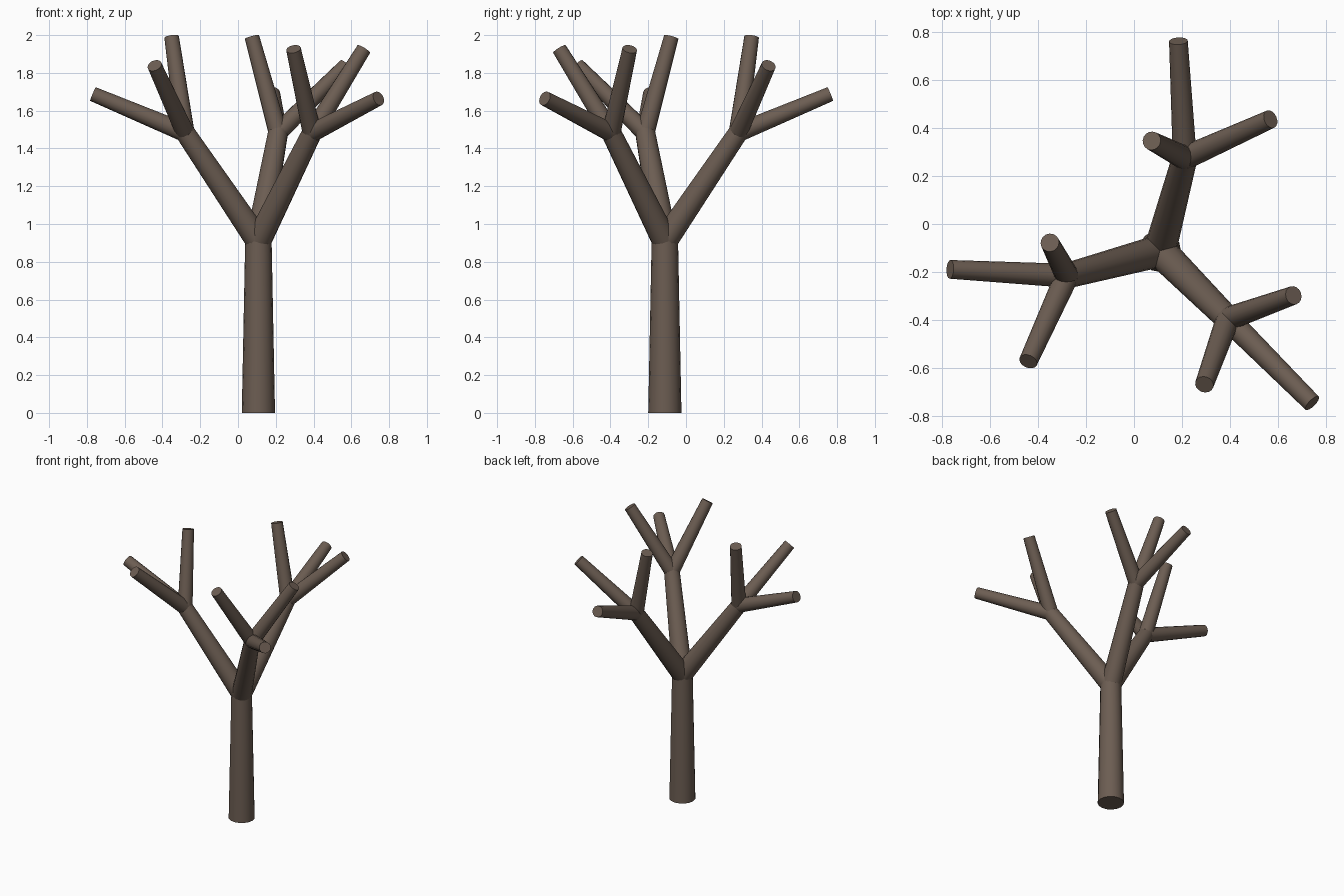
import bpy
from math import radians, sin, cos
from mathutils import Vector

if "Cube" in bpy.data.objects:
    bpy.data.objects.remove(bpy.data.objects["Cube"])

SIDES = 16
TILT = radians(35)          # spread of every fork
UP = Vector((0, 0, 1))

bark = bpy.data.materials.new("bark")
bark.diffuse_color = (0.15, 0.11, 0.085, 1)
bark.use_nodes = True
bark.node_tree.nodes["Principled BSDF"].inputs["Base Color"].default_value = bark.diffuse_color


def limb(name, start, direction, length, r1, r2):
    """Tapered capped cylinder from start along direction; returns its end point."""
    end = start + direction * length
    bpy.ops.mesh.primitive_cone_add(vertices=SIDES, radius1=r1, radius2=r2, depth=length,
                                    location=(start + end) / 2,
                                    rotation=direction.to_track_quat('Z', 'Y').to_euler())
    ob = bpy.context.object
    ob.name = name
    ob.data.materials.append(bark)
    bpy.ops.object.shade_smooth_by_angle(angle=radians(40))
    return end


# Trunk
fork = limb("trunk", Vector((0.108, -0.112, 0)), UP, 0.91, 0.088, 0.07)

# Three main branches, each splitting into three twigs (azimuth, twist of the twigs)
for i, (azimuth, twist) in enumerate([(75, 30), (195, -30), (315, 0)], 1):
    a = radians(azimuth)
    out = Vector((cos(a), sin(a), 0))
    side = UP.cross(out)
    axis = out * sin(TILT) + UP * cos(TILT)
    lean = out * cos(TILT) - UP * sin(TILT)
    tip = limb(f"branch_{i}", fork, axis, 0.70, 0.068, 0.053)

    for k in range(3):
        p = radians(twist + 120 * k)
        d = axis * cos(TILT) + (lean * cos(p) + side * sin(p)) * sin(TILT)
        limb(f"twig_{i}_{k + 1}", tip, d, 0.53, 0.05, 0.039)
